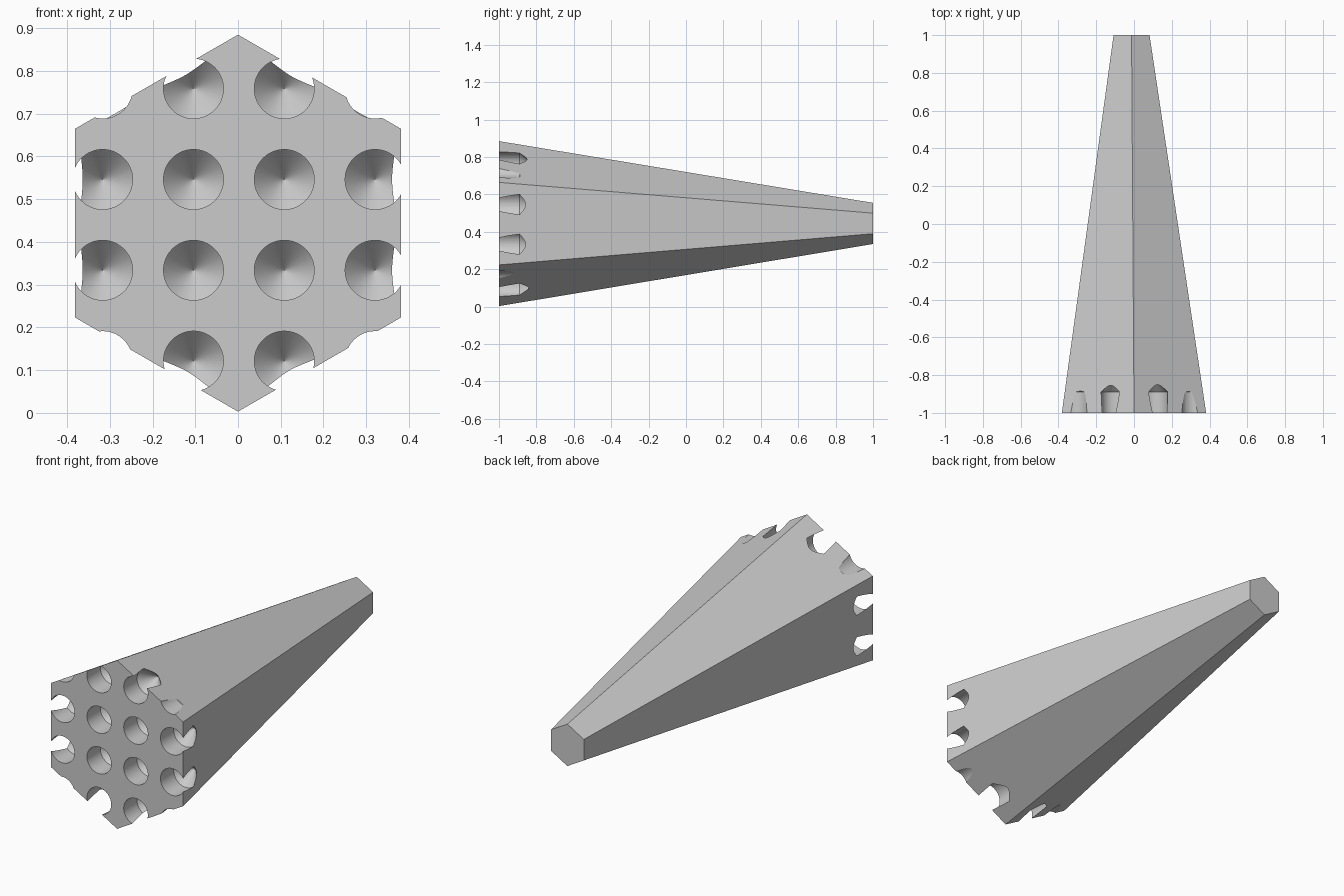
import bpy, bmesh, math

if "Cube" in bpy.data.objects:
    bpy.data.objects.remove(bpy.data.objects["Cube"])

CZ = 0.444          # height of the long axis
PITCH = 0.2125      # hole spacing
HOLE_R = 0.07


def ring(bm, cx, y, cz, r, n):
    return [bm.verts.new((cx + r * math.sin(2 * math.pi * i / n), y,
                          cz + r * math.cos(2 * math.pi * i / n))) for i in range(n)]


def bridge(bm, a, b):
    n = len(a)
    for i in range(n):
        bm.faces.new((a[i], a[(i + 1) % n], b[(i + 1) % n], b[i]))


def make_object(name, bm):
    bmesh.ops.recalc_face_normals(bm, faces=bm.faces[:])
    mesh = bpy.data.meshes.new(name)
    bm.to_mesh(mesh)
    bm.free()
    obj = bpy.data.objects.new(name, mesh)
    bpy.context.collection.objects.link(obj)
    return obj


grey = bpy.data.materials.new("plain grey")
grey.diffuse_color = (0.6, 0.6, 0.6, 1)
grey.use_nodes = True
grey.node_tree.nodes["Principled BSDF"].inputs["Base Color"].default_value = grey.diffuse_color

# Tapered six-sided body, its small end slightly off centre
bm = bmesh.new()
front = ring(bm, 0, -1, CZ, 0.441, 6)
back = ring(bm, -0.013, 1, CZ + 0.001, 0.11, 6)
bridge(bm, front, back)
bm.faces.new(front)
bm.faces.new(back)
body = make_object("tapered_hexagonal_body", bm)
body.data.materials.append(grey)

# Drill shapes: a 4 x 4 grid of cylinders with conical tips
bm = bmesh.new()
for i in range(4):
    for j in range(4):
        x = 0.002 + (i - 1.5) * PITCH
        z = 0.44 + (j - 1.5) * PITCH
        mouth = ring(bm, x, -1.1, z, HOLE_R, 64)
        shoulder = ring(bm, x, -0.89, z, HOLE_R, 64)
        bridge(bm, mouth, shoulder)
        bm.faces.new(mouth)
        tip = bm.verts.new((x, -0.815, z))
        for k in range(64):
            bm.faces.new((shoulder[k], shoulder[(k + 1) % 64], tip))
drill = make_object("drill_cutter", bm)
drill.data.materials.append(grey)
drill.hide_render = True

# Cut the holes
mod = body.modifiers.new("holes", 'BOOLEAN')
mod.operation = 'DIFFERENCE'
mod.solver = 'EXACT'
mod.object = drill
bpy.context.view_layer.objects.active = body
body.select_set(True)
bpy.ops.object.modifier_apply(modifier=mod.name)
bpy.data.objects.remove(drill, do_unlink=True)
